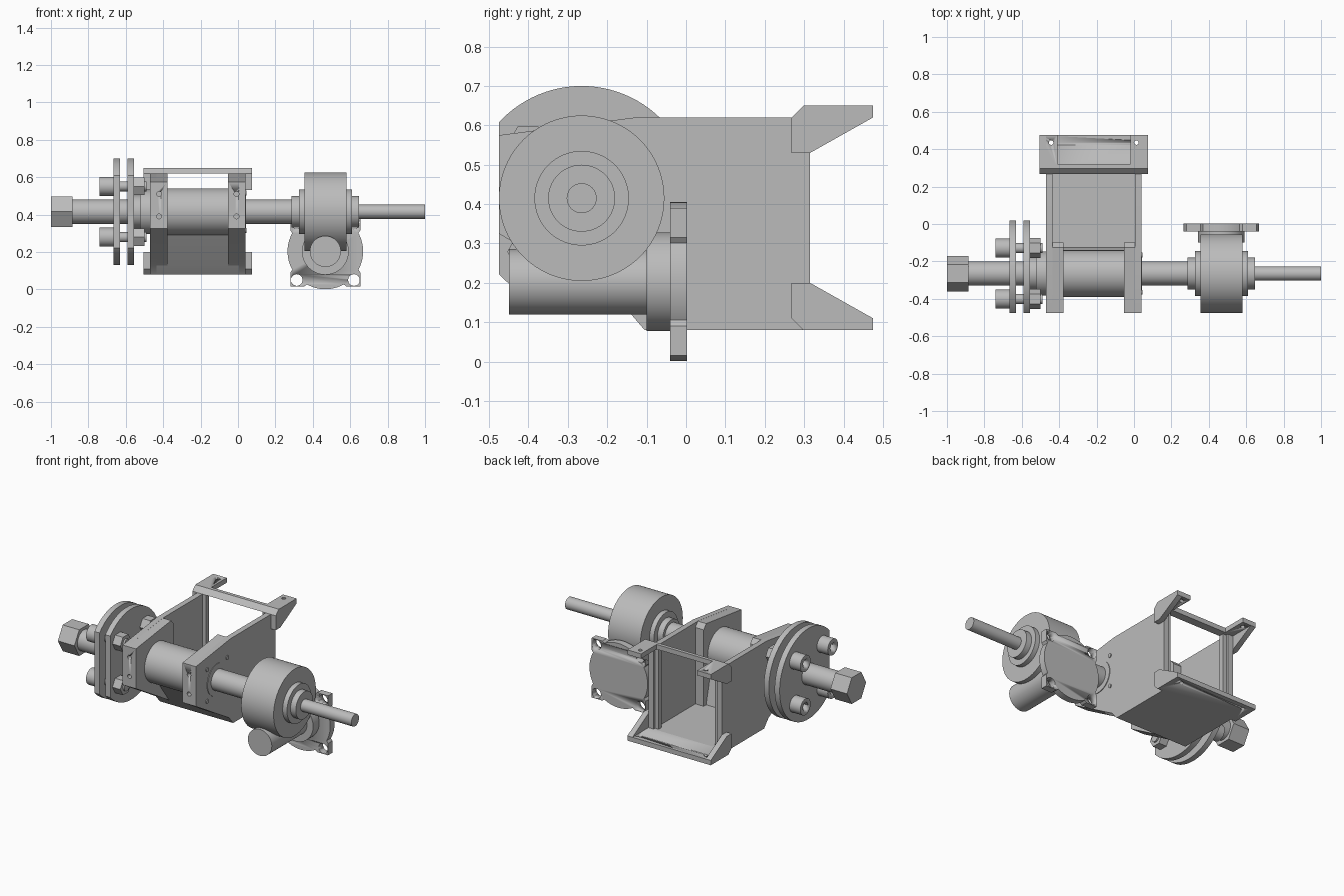
import bpy, bmesh, math

if "Cube" in bpy.data.objects:
    bpy.data.objects.remove(bpy.data.objects["Cube"], do_unlink=True)

grey = bpy.data.materials.new("machined_grey")
grey.use_nodes = True
grey.diffuse_color = (0.5, 0.5, 0.5, 1)
grey.node_tree.nodes["Principled BSDF"].inputs["Base Color"].default_value = (0.5, 0.5, 0.5, 1)

SHAFT_Y, SHAFT_Z = -0.265, 0.415
MOTOR = (0.467, 0.203)
MID_X, MID_Z = -0.215, 0.365
PLACE = {"x": lambda u, v, d: (d, u, v),
         "y": lambda u, v, d: (u, d, v),
         "z": lambda u, v, d: (u, v, d)}


def prism(name, points, axis, a, b):
    """Extrude a flat outline along an axis from a to b."""
    bm = bmesh.new()
    low = [bm.verts.new(PLACE[axis](u, v, a)) for u, v in points]
    high = [bm.verts.new(PLACE[axis](u, v, b)) for u, v in points]
    bm.faces.new(low)
    bm.faces.new(high)
    for i in range(len(low)):
        j = (i + 1) % len(low)
        bm.faces.new((low[i], low[j], high[j], high[i]))
    bmesh.ops.recalc_face_normals(bm, faces=bm.faces)
    mesh = bpy.data.meshes.new(name)
    bm.to_mesh(mesh)
    bm.free()
    mesh.materials.append(grey)
    ob = bpy.data.objects.new(name, mesh)
    bpy.context.collection.objects.link(ob)
    bpy.ops.object.select_all(action="DESELECT")
    ob.select_set(True)
    bpy.context.view_layer.objects.active = ob
    bpy.ops.object.shade_smooth_by_angle(angle=math.radians(30))
    return ob


def ring(cx, cy, r, n=64):
    return [(cx + r * math.cos(2 * math.pi * i / n),
             cy + r * math.sin(2 * math.pi * i / n)) for i in range(n)]


def rect(u0, u1, v0, v1):
    return [(u0, v0), (u1, v0), (u1, v1), (u0, v1)]


def on_shaft(name, r, a, b, n=64):
    return prism(name, ring(SHAFT_Y, SHAFT_Z, r, n), "x", a, b)


def drill(ob, points, axis, a, b):
    """Cut an extruded outline out of a part."""
    cutter = prism("cutter", points, axis, a, b)
    mod = ob.modifiers.new("hole", "BOOLEAN")
    mod.operation, mod.object, mod.solver = "DIFFERENCE", cutter, "EXACT"
    bpy.context.view_layer.objects.active = ob
    bpy.ops.object.modifier_apply(modifier=mod.name)
    bpy.data.objects.remove(cutter, do_unlink=True)


# Main shaft, end nut and drive shaft
on_shaft("main_shaft", 0.065, -0.89, 0.3)
on_shaft("end_nut", 0.095, -1.0, -0.885, 6)
on_shaft("drive_shaft", 0.038, 0.6, 1.0, 40)

# Pair of coupling discs, flattened at the front
for name, a in (("outer_flange", -0.665), ("inner_flange", -0.59)):
    outline = [(y, z) for y, z in ring(SHAFT_Y, SHAFT_Z, 0.285, 96) if y > -0.475]
    dz = math.sqrt(0.285 ** 2 - 0.21 ** 2)
    gap = next(i for i, p in enumerate(outline) if p[1] < SHAFT_Z)
    outline[gap:gap] = [(-0.475, SHAFT_Z + dz), (-0.475, SHAFT_Z - dz)]
    prism(name, outline, "x", a, a + 0.035)
on_shaft("bearing_collar", 0.09, -0.56, -0.52)
on_shaft("bearing_hub", 0.118, -0.525, -0.47)

# Four socket bolts with nuts through the discs
for sy in (-1, 1):
    for sz in (-1, 1):
        y, z = SHAFT_Y + sy * 0.136, SHAFT_Z + sz * 0.136
        prism("flange_bolt", ring(y, z, 0.027, 24), "x", -0.68, -0.49)
        head = prism("bolt_head", ring(y, z, 0.051, 32), "x", -0.74, -0.665)
        drill(head, ring(y, z, 0.028, 6), "x", -0.76, -0.7)
        prism("bolt_nut", ring(y, z, 0.053, 6), "x", -0.555, -0.5)

# Housing side walls with thick front cheeks
wall = [(-0.475, 0.575), (-0.13, 0.62), (0.315, 0.62), (0.315, 0.08),
        (-0.105, 0.08), (-0.146, 0.128), (-0.475, 0.325)]
cheek = [(-0.475, 0.575), (-0.125, 0.62), (-0.1, 0.59), (-0.1, 0.1),
         (-0.125, 0.104), (-0.146, 0.128), (-0.475, 0.325)]
for side, out in (("right", -0.47), ("left", 0.04)):
    inward = 1 if out < MID_X else -1
    prism(side + "_wall", wall, "x", out, out + inward * 0.035)
    block = prism(side + "_cheek", cheek, "x", out + inward * 0.002, out + inward * 0.093)
    # Mounting holes in the front of each cheek
    for z in (0.39, 0.51):
        x = out + inward * 0.048
        for part in (block, bpy.data.objects[side + "_wall"]):
            drill(part, ring(x, z, 0.013, 16), "y", -0.5, -0.42)

# Feed drum and the sloped panel and floor behind it
on_shaft("feed_drum", 0.125, -0.39, -0.03)
slope = [(-0.225, 0.533), (-0.125, 0.11), (0.315, 0.11), (0.315, 0.08),
         (-0.105, 0.08), (-0.146, 0.128), (-0.265, 0.29)]
prism("hopper_floor", slope, "x", -0.45, 0.03)

# Seal ring and screws where the shaft leaves the housing
on_shaft("seal_ring", 0.1, 0.038, 0.044)
for sy in (-1, 1):
    for sz in (-1, 1):
        prism("seal_screw", ring(SHAFT_Y + sy * 0.1, SHAFT_Z + sz * 0.1, 0.013, 16),
              "x", 0.038, 0.045)

# Rear frame: chamfered top bar, lower ledge, corner ears and gussets
bar = [(0.268, 0.62), (0.298, 0.65), (0.32, 0.65), (0.32, 0.62)]
prism("rear_top_bar", bar, "x", -0.505, 0.075)
prism("rear_bottom_flange", [(0.268, 0.11), (0.298, 0.08), (0.475, 0.08), (0.475, 0.11)],
      "x", -0.505, 0.075)
gusset = [(0.268, 0.62), (0.298, 0.65), (0.475, 0.65), (0.475, 0.62),
          (0.315, 0.53), (0.268, 0.53)]
for side, sx in (("right", -1), ("left", 1)):
    outer, inner = MID_X + sx * 0.29, MID_X + sx * 0.255
    prism(side + "_upper_gusset", gusset, "x", inner, outer)
    prism(side + "_lower_gusset", [(y, 2 * MID_Z - z) for y, z in gusset], "x", inner, outer)
    xs = sorted((outer, MID_X + sx * 0.195))
    ear = prism(side + "_ear", rect(xs[0], xs[1], 0.3, 0.475), "z", 0.62, 0.65)
    hole = ring(MID_X + sx * 0.228, 0.435, 0.012, 16)
    drill(ear, hole, "z", 0.6, 0.7)
    drill(bpy.data.objects["rear_bottom_flange"], hole, "z", 0.05, 0.13)
    xs = sorted((MID_X + sx * 0.195, MID_X + sx * 0.24))
    prism(side + "_frame_lip", rect(xs[0], xs[1], 0.27, 0.3), "z", 0.1, 0.62)

# Gearbox body with stepped bosses
on_shaft("gearbox_body", 0.21, 0.355, 0.58, 96)
on_shaft("gearbox_boss", 0.12, 0.325, 0.61)
on_shaft("gearbox_collar", 0.085, 0.287, 0.647)

# Worm housing across the gearbox
prism("worm_housing", ring(*MOTOR, 0.083), "y", -0.45, -0.03)
prism("worm_neck", ring(*MOTOR, 0.125), "y", -0.1, -0.03)

# Motor plate: round with four drilled corner lugs
outline = []
for i in range(180):
    t = math.radians(i * 2 + 1)
    c, s = math.cos(t), math.sin(t)
    lug = abs((i * 2 + 1) % 90 - 45) < 15
    r = 0.187 / max(abs(c), abs(s)) if lug else 0.202
    outline.append((MOTOR[0] + r * c, MOTOR[1] + r * s))
plate = prism("motor_plate", outline, "y", -0.04, 0.003)
for sx in (-1, 1):
    for sz in (-1, 1):
        drill(plate, ring(MOTOR[0] + sx * 0.153, MOTOR[1] + sz * 0.153, 0.031, 32),
              "y", -0.1, 0.1)
